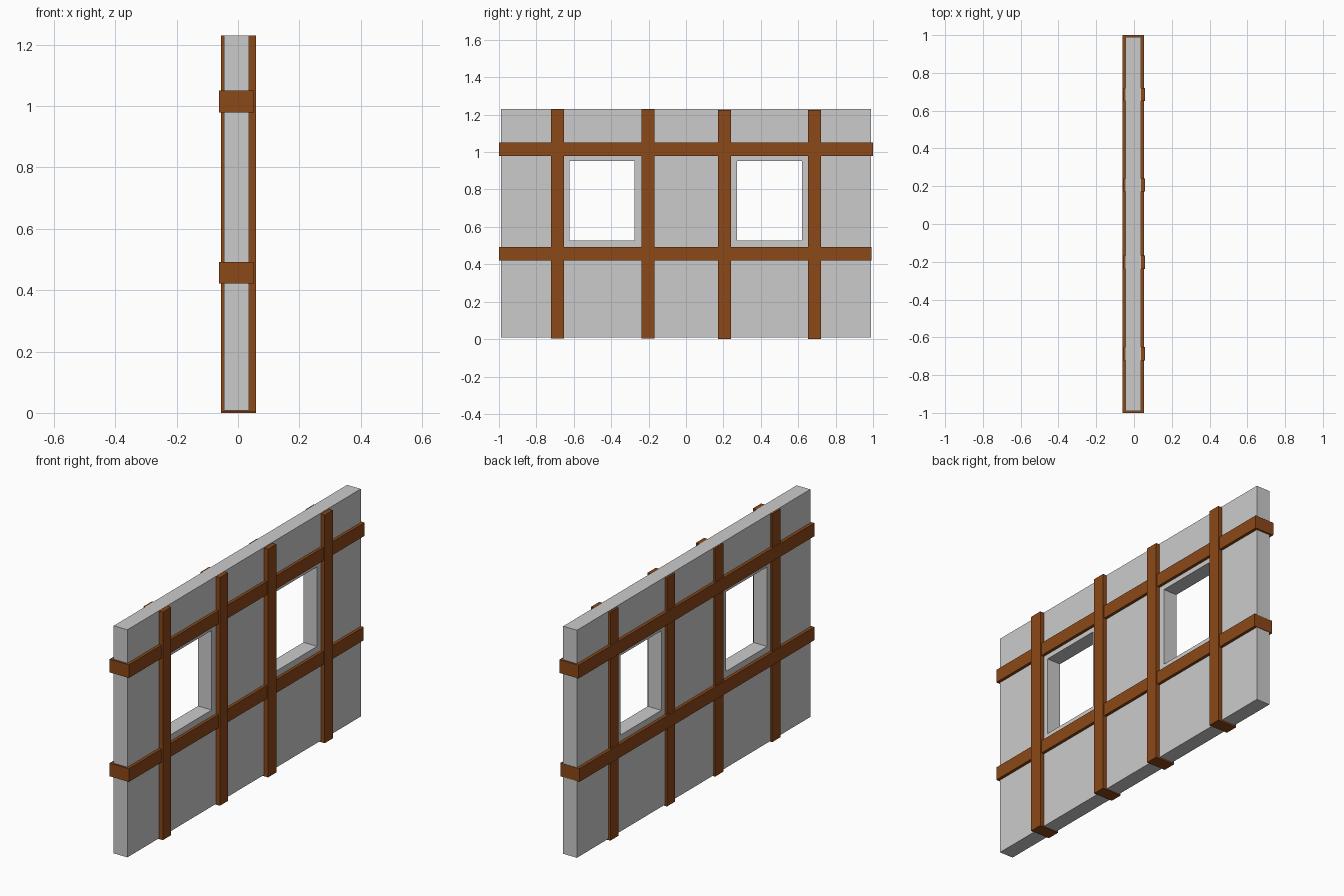
import bpy

if "Cube" in bpy.data.objects:
    bpy.data.objects.remove(bpy.data.objects["Cube"])

wood = bpy.data.materials.new("timber_brown")
wood.diffuse_color = (0.26, 0.065, 0.009, 1)
wood.use_nodes = True
wood.node_tree.nodes["Principled BSDF"].inputs["Base Color"].default_value = wood.diffuse_color


def box(name, x, y, z, mat=None):
    """Axis-aligned box from (min, max) ranges."""
    bpy.ops.mesh.primitive_cube_add(
        size=1, location=[(a + b) / 2 for a, b in (x, y, z)])
    ob = bpy.context.object
    ob.name = name
    ob.scale = [b - a for a, b in (x, y, z)]
    bpy.ops.object.transform_apply(location=False, rotation=False, scale=True)
    if mat:
        ob.data.materials.append(mat)
    return ob


# Plaster wall panel
wall = box("wall_panel", (-0.045, 0.036), (-0.99, 0.99), (0.008, 1.23))

# Two window openings, cut through the panel
for i, y in enumerate([(-0.624, -0.275), (0.273, 0.62)]):
    cutter = box(f"window_cutter_{i + 1}", (-0.2, 0.2), y, (0.526, 0.953))
    cutter.hide_render = True
    cutter.hide_viewport = True
    mod = wall.modifiers.new("window", "BOOLEAN")
    mod.operation = "DIFFERENCE"
    mod.solver = "EXACT"
    mod.object = cutter

# Upright posts, running through the wall and showing on both faces
for i, (y, z) in enumerate([(-0.687, 0.004), (-0.203, 0.004),
                            (0.206, 0.0), (0.686, 0.0)]):
    box(f"post_{i + 1}", (-0.055, 0.059), (y - 0.035, y + 0.035),
        (z, z + 1.225), wood)

# Horizontal rails, wrapping past the wall ends
box("lower_rail", (-0.062, 0.052), (-1.0, 0.992), (0.421, 0.492), wood)
box("upper_rail", (-0.062, 0.052), (-1.0, 1.0), (0.979, 1.05), wood)
